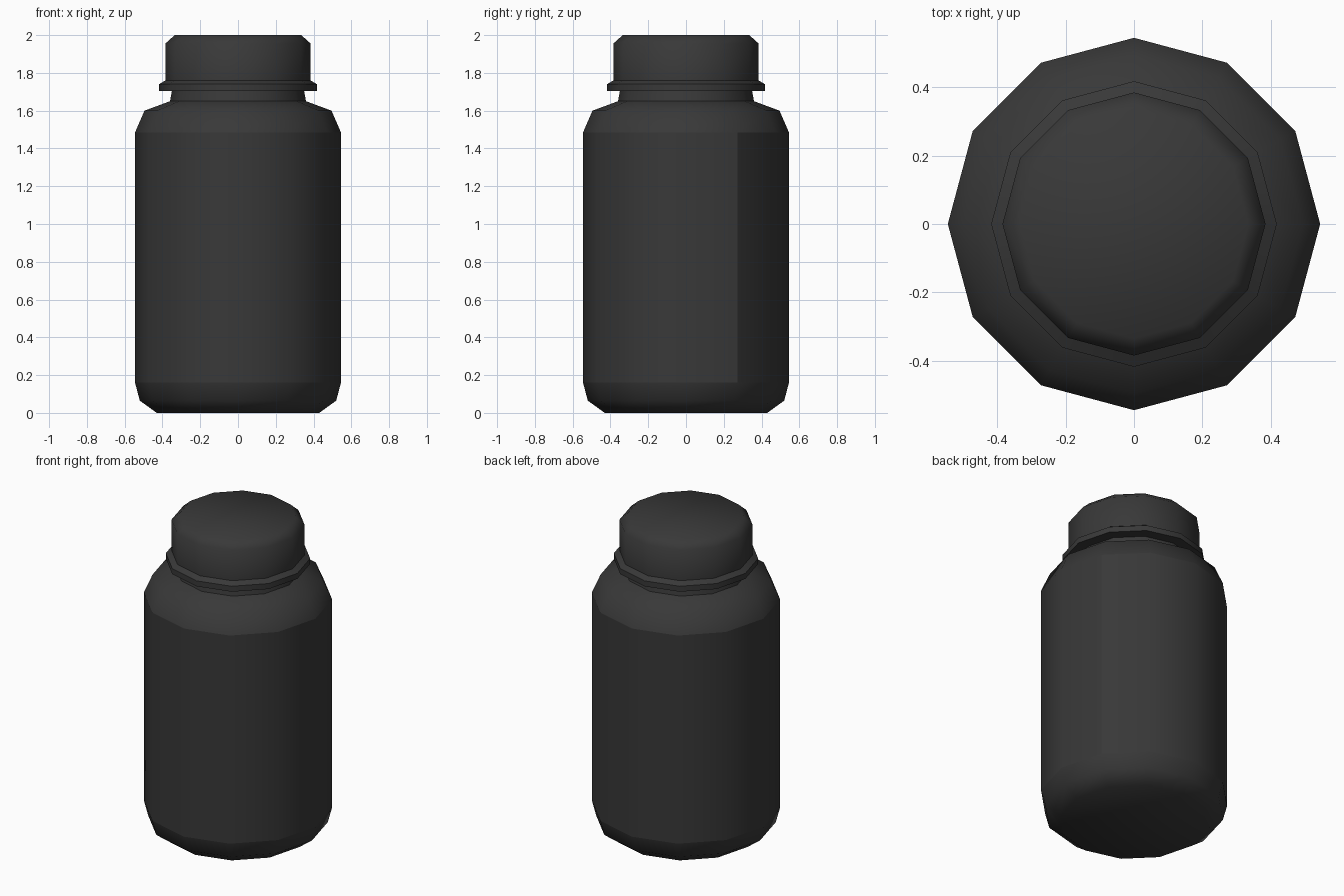
import bpy, math

if "Cube" in bpy.data.objects:
    bpy.data.objects.remove(bpy.data.objects["Cube"])

SIDES = 12
dark = bpy.data.materials.new("dark_plastic")
dark.diffuse_color = (0.04, 0.04, 0.04, 1)
dark.use_nodes = True
dark.node_tree.nodes["Principled BSDF"].inputs["Base Color"].default_value = dark.diffuse_color


def lathe(name, profile, cap_start=False, cap_end=False, seam=False):
    """Spin (radius, z) points round z; seam leaves the strip unjoined at 30 degrees."""
    cols = SIDES + 1 if seam else SIDES
    verts = [(r * math.cos(math.tau * (i + 1) / SIDES), r * math.sin(math.tau * (i + 1) / SIDES), z)
             for r, z in profile for i in range(cols)]
    faces = []
    for k in range(len(profile) - 1):
        for i in range(SIDES):
            a, b = k * cols + i, k * cols + (i + 1) % cols
            faces.append((a, b, b + cols, a + cols))
    if cap_start:
        faces.append(tuple(reversed(range(cols))))
    if cap_end:
        faces.append(tuple(range(len(verts) - cols, len(verts))))
    mesh = bpy.data.meshes.new(name)
    mesh.from_pydata(verts, [], faces)
    mesh.materials.append(dark)
    obj = bpy.data.objects.new(name, mesh)
    bpy.context.collection.objects.link(obj)
    bpy.ops.object.select_all(action='DESELECT')
    obj.select_set(True)
    bpy.context.view_layer.objects.active = obj
    bpy.ops.object.shade_smooth_by_angle(angle=math.radians(50))
    return obj


# Rounded base with closed bottom
lathe("bottle_base", [(0.43, 0), (0.52, 0.065), (0.545, 0.16)], cap_start=True)

# Straight label band with a vertical seam
lathe("label_band", [(0.545, 0.16), (0.545, 1.485)], seam=True)

# Shoulder and neck
lathe("bottle_shoulder", [(0.545, 1.485), (0.495, 1.6), (0.36, 1.65), (0.35, 1.705)])

# Screw cap with flange and bevelled top
lathe("cap", [(0.35, 1.705), (0.418, 1.705), (0.418, 1.74), (0.385, 1.76),
              (0.385, 1.955), (0.335, 2.0)], cap_end=True)
